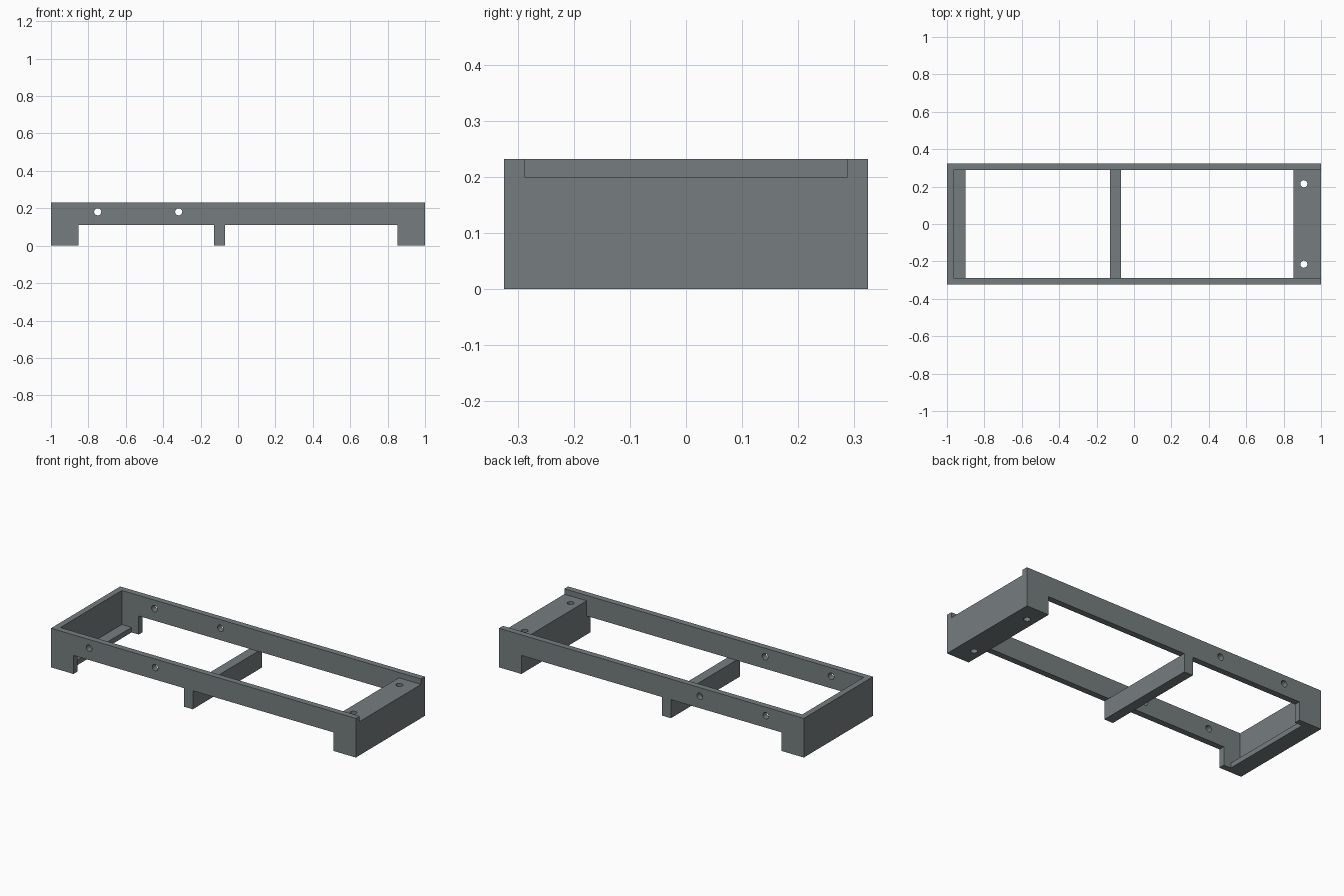
import bpy, bmesh
from math import pi

if "Cube" in bpy.data.objects:
    bpy.data.objects.remove(bpy.data.objects["Cube"])

W, T, H, RAIL = 0.324, 0.036, 0.232, 0.11   # half width, wall, height, rail underside
IN = W - T

grey = bpy.data.materials.new("slate grey")
grey.diffuse_color = (0.18, 0.208, 0.212, 1)
grey.use_nodes = True
grey.node_tree.nodes["Principled BSDF"].inputs["Base Color"].default_value = grey.diffuse_color


def finish(name, bm):
    bmesh.ops.recalc_face_normals(bm, faces=bm.faces)
    mesh = bpy.data.meshes.new(name)
    bm.to_mesh(mesh)
    bm.free()
    mesh.materials.append(grey)
    obj = bpy.data.objects.new(name, mesh)
    bpy.context.collection.objects.link(obj)
    return obj


def box(name, x0, x1, y0, y1, z0, z1):
    bm = bmesh.new()
    bmesh.ops.create_cube(bm, size=1)
    for v in bm.verts:
        v.co = ((x0 + x1) / 2 + v.co.x * (x1 - x0),
                (y0 + y1) / 2 + v.co.y * (y1 - y0),
                (z0 + z1) / 2 + v.co.z * (z1 - z0))
    return finish(name, bm)


def side_rail(name, y0, y1):
    # Beam with two end feet and a narrow middle foot
    pts = [(-1, 0), (-0.853, 0), (-0.853, RAIL), (-0.128, RAIL), (-0.128, 0),
           (-0.07, 0), (-0.07, RAIL), (0.853, RAIL), (0.853, 0), (1, 0), (1, H), (-1, H)]
    bm = bmesh.new()
    face = bm.faces.new([bm.verts.new((x, y0, z)) for x, z in pts])
    ext = bmesh.ops.extrude_face_region(bm, geom=[face])
    verts = [g for g in ext["geom"] if isinstance(g, bmesh.types.BMVert)]
    bmesh.ops.translate(bm, verts=verts, vec=(0, y1 - y0, 0))
    return finish(name, bm)


def drill(obj, places, rotation):
    # Round through-holes
    for loc in places:
        bpy.ops.mesh.primitive_cylinder_add(vertices=32, radius=0.019, depth=1,
                                            location=loc, rotation=rotation)
        cutter = bpy.context.object
        cutter.name = "hole_cutter"
        cutter.data.materials.append(grey)
        cutter.hide_render = True
        mod = obj.modifiers.new("hole", 'BOOLEAN')
        mod.operation, mod.solver, mod.object = 'DIFFERENCE', 'EXACT', cutter
        bpy.context.view_layer.objects.active = obj
        bpy.ops.object.modifier_apply(modifier=mod.name)
        bpy.data.objects.remove(cutter)
    bpy.ops.object.select_all(action='DESELECT')
    obj.select_set(True)
    bpy.context.view_layer.objects.active = obj
    bpy.ops.object.shade_smooth_by_angle()


# Long side rails with holes near the closed end
for name, y0, y1 in (("front_rail", -W, -IN), ("back_rail", IN, W)):
    rail = side_rail(name, y0, y1)
    drill(rail, [(x, y0, 0.181) for x in (-0.75, -0.317)], (pi / 2, 0, 0))

# Closed end: wall with a thin ledge at its foot
box("end_wall", -1, -1 + T, -IN, IN, 0, H)
box("end_ledge", -1 + T, -0.9, -IN, IN, 0, 0.03)

# Crossbar between the middle feet
box("crossbar", -0.128, -0.07, -IN, IN, 0, RAIL)

# Solid end block, set slightly below the rails, with two vertical holes
block = box("end_block", 0.853, 1, -IN, IN, 0, 0.2)
drill(block, [(0.908, y, 0.1) for y in (-0.215, 0.215)], (0, 0, 0))
